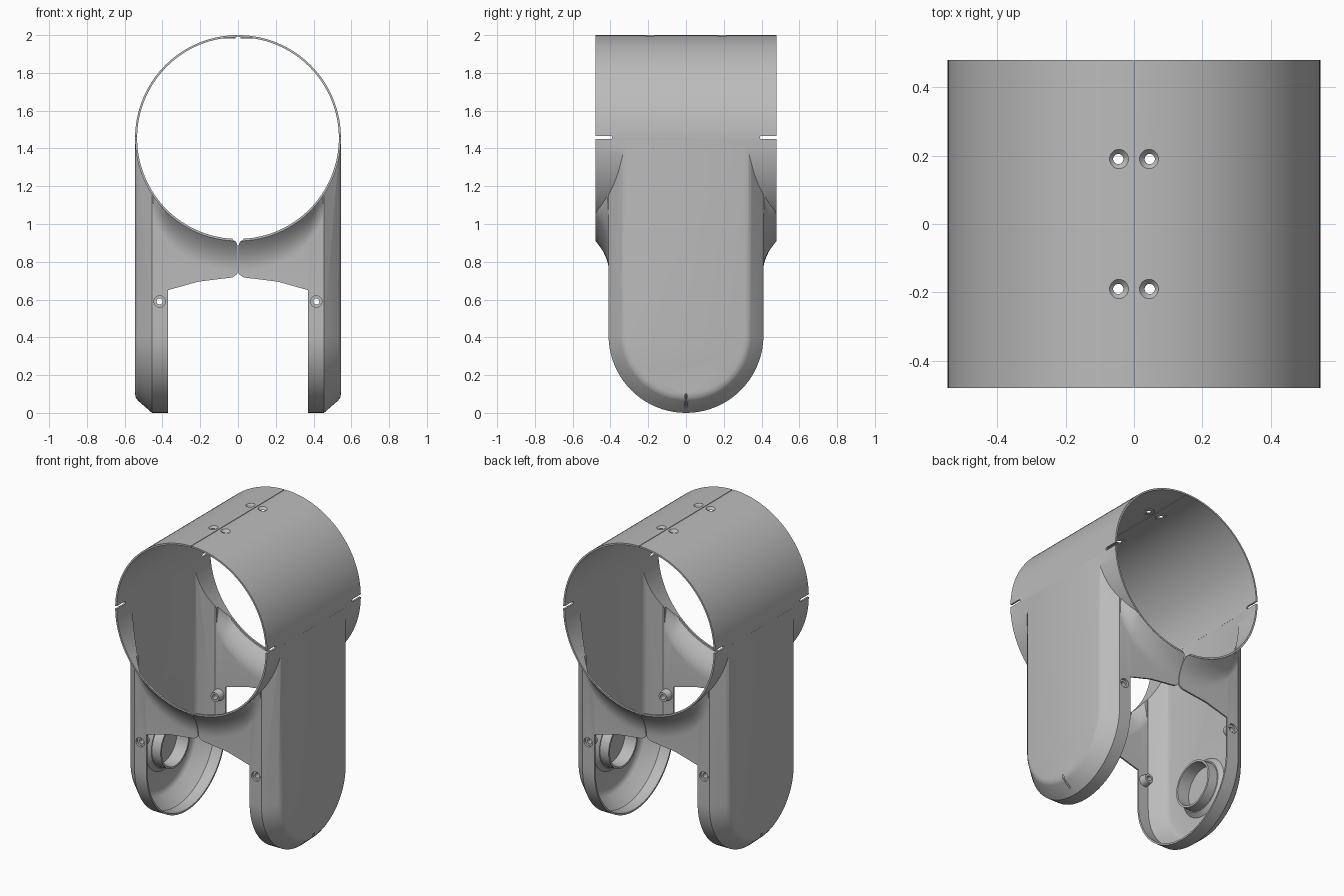
import bpy, bmesh, math
from mathutils import Vector

if "Cube" in bpy.data.objects:
    bpy.data.objects.remove(bpy.data.objects["Cube"], do_unlink=True)

R, ZC, HALF = 0.545, 1.455, 0.48      # sleeve radius, axis height, half length
WALL = 0.011
LEG_R = 0.41                          # half width of a leg

grey = bpy.data.materials.new("matte_grey")
grey.use_nodes = True
COLOR = (0.5, 0.5, 0.5, 1)
grey.diffuse_color = COLOR
grey.node_tree.nodes["Principled BSDF"].inputs["Base Color"].default_value = COLOR


def make(name, bm):
    bmesh.ops.recalc_face_normals(bm, faces=bm.faces)
    mesh = bpy.data.meshes.new(name)
    bm.to_mesh(mesh)
    bm.free()
    mesh.materials.append(grey)
    ob = bpy.data.objects.new(name, mesh)
    bpy.context.scene.collection.objects.link(ob)
    return ob


def loft(name, loops):
    """Closed solid through a row of matching loops."""
    bm = bmesh.new()
    rows = [[bm.verts.new(p) for p in loop] for loop in loops]
    n = len(rows[0])
    for a, b in zip(rows, rows[1:]):
        for i in range(n):
            j = (i + 1) % n
            bm.faces.new((a[i], a[j], b[j], b[i]))
    bm.faces.new(rows[0])
    bm.faces.new(rows[-1])
    return make(name, bm)


def rod(p0, p1, r0, r1=None, n=32):
    """Cylinder or cone frustum between two points."""
    p0, p1 = Vector(p0), Vector(p1)
    axis = p1 - p0
    turn = axis.to_track_quat('Z', 'Y')
    loops = []
    for p, r in ((p0, r0), (p1, r0 if r1 is None else r1)):
        loops.append([p + turn @ Vector((r * math.cos(a), r * math.sin(a), 0))
                      for a in (math.tau * i / n for i in range(n))])
    return loft("rod", loops)


def box(lo, hi):
    loops = [[(x, lo[1], lo[2]), (x, hi[1], lo[2]), (x, hi[1], hi[2]), (x, lo[1], hi[2])]
             for x in (lo[0], hi[0])]
    return loft("box", loops)


def combine(ob, other, operation):
    mod = ob.modifiers.new("combine", 'BOOLEAN')
    mod.operation, mod.solver, mod.object = operation, 'EXACT', other
    graph = bpy.context.evaluated_depsgraph_get()
    mesh = bpy.data.meshes.new_from_object(ob.evaluated_get(graph))
    ob.modifiers.clear()
    ob.data = mesh
    bpy.data.objects.remove(other, do_unlink=True)


def add(ob, other):
    combine(ob, other, 'UNION')


def cut(ob, other):
    combine(ob, other, 'DIFFERENCE')


def leg(start, t):
    """Round-ended leg with a bevelled outer face, shrunk by t."""
    loops = []
    for x, inset in ((start, 0), (0.455 - t, 0), (0.53 - t, 0.065), (0.541 - t, 0.08), (R - t, 0.1)):
        r = LEG_R - inset - t
        arc = [math.pi + math.pi * i / 40 for i in range(41)]
        loop = [(x, r * math.cos(a), LEG_R + r * math.sin(a)) for a in arc]
        loops.append(loop + [(x, r, 1.44), (x, -r, 1.44)])
    return loft("leg", loops)


def edge_height(x):
    """Lower edge of the flared web."""
    pts = [(0, 0.745), (0.01, 0.73), (0.03, 0.717), (0.21, 0.695), (0.37, 0.65), (1, 0.65)]
    for (xa, za), (xb, zb) in zip(pts, pts[1:]):
        if x <= xb:
            return za + (zb - za) * (x - xa) / (xb - xa)


def web(x_end, t):
    """Saddle joining the legs, flaring out to the sleeve rims."""
    loops = []
    xs = [0, 0.01, 0.03] + [0.03 + (x_end - 0.03) * i / 20 for i in range(1, 21)]
    for x in xs:
        ring = ZC - math.sqrt(R * R - x * x)
        flare = 0.0705 * min(1, max(0, (0.46 - x) / 0.085))
        base = LEG_R - 0.001 - t
        side = [(base, edge_height(x) - 5 * t)]
        for i in range(9):
            s = i / 8
            side.append((base + flare * s * s, ring - 0.16 * (1 - s)))
        side.append((base + flare, ring + 0.04))
        loop = [(x, y, z) for y, z in side] + [(x, -y, z) for y, z in reversed(side)]
        loops.append(loop)
    return loft("web", loops)


# Outer body, then hollow it
half = rod((0, -HALF, ZC), (0, HALF, ZC), R, n=128)
add(half, leg(0.37, 0))
add(half, web(0.45, 0))
cut(half, rod((0, -0.6, ZC), (0, 0.6, ZC), R - WALL, n=128))
cut(half, leg(0.3, WALL))
cut(half, web(0.435, WALL))

# Bearing cup inside the leg
add(half, rod((0.538, 0, LEG_R), (0.51, 0, LEG_R), 0.19, 0.16, 48))
add(half, rod((0.538, 0, LEG_R), (0.45, 0, LEG_R), 0.155, 0.15, 48))
cut(half, rod((0.534, 0, LEG_R), (0.4, 0, LEG_R), 0.137, n=48))

for s in (-1, 1):
    # Screw boss on the leg wall
    add(half, rod((0.415, s * 0.405, 0.59), (0.415, s * 0.355, 0.59), 0.038, 0.03))
    cut(half, rod((0.415, s * 0.5, 0.59), (0.415, s * 0.3, 0.59), 0.016))
    cut(half, rod((0.415, s * 0.42, 0.59), (0.415, s * 0.395, 0.59), 0.03))
    # Countersunk screw hole at the top seam
    add(half, rod((0.046, s * 0.19, 1.99), (0.046, s * 0.19, 1.982), 0.034))
    cut(half, rod((0.046, s * 0.19, 2.1), (0.046, s * 0.19, 1.9), 0.015))
    cut(half, rod((0.046, s * 0.19, 2.002), (0.046, s * 0.19, 1.984), 0.032, 0.015))
    # Alignment slot at the sleeve end
    y0, y1 = sorted((s * 0.4, s * 0.6))
    cut(half, box((0.5, y0, 1.449), (0.6, y1, 1.467)))
    cut(half, rod((0.5, s * 0.4, 1.458), (0.6, s * 0.4, 1.458), 0.009, n=16))

# Groove at the foot and rounded corner at the lower seam
cut(half, rod((0.49, 0, 0.03), (0.55, 0, 0.098), 0.007, n=12))
corner = [(-0.01, 0.875), (0.002, 0.885), (0.01, 0.905), (0.03, 0.919), (0.03, 0.935), (-0.01, 0.935)]
cut(half, loft("corner", [[(x, y, z) for x, z in corner] for y in (-0.6, 0.6)]))
cut(half, box((-1, -1, -1), (0.002, 1, 3)))

# Mirror into the second half
half.name = "left_shell"
bm = bmesh.new()
bm.from_mesh(half.data)
for v in bm.verts:
    v.co.x = -v.co.x
other = make("right_shell", bm)

for ob in (half, other):
    bpy.ops.object.select_all(action='DESELECT')
    ob.select_set(True)
    bpy.context.view_layer.objects.active = ob
    bpy.ops.object.shade_smooth_by_angle(angle=math.radians(30))
